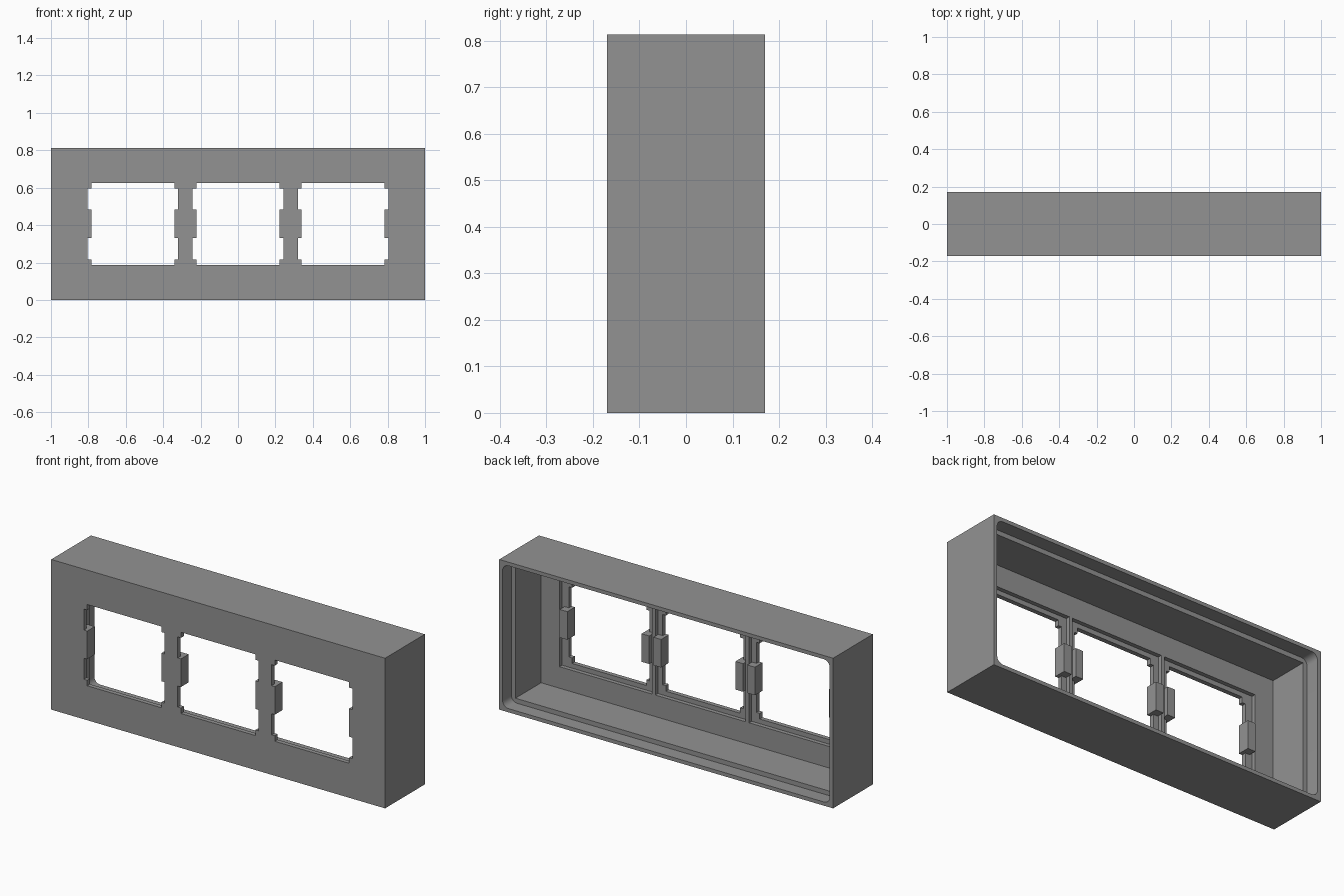
import bpy, bmesh

if "Cube" in bpy.data.objects:
    bpy.data.objects.remove(bpy.data.objects["Cube"])

H = 0.813            # overall height
ZC = H / 2           # height of the opening centres
FRONT, BACK = -0.17, 0.17
FLOOR = -0.124       # back surface of the front plate
LEDGE = -0.146       # sunken surface around the openings
PITCH = 0.562        # spacing of the openings

grey = bpy.data.materials.new("mid_grey")
grey.diffuse_color = (0.29, 0.29, 0.29, 1)
grey.use_nodes = True
grey.node_tree.nodes["Principled BSDF"].inputs["Base Color"].default_value = grey.diffuse_color


def prism(name, outline, y0, y1):
    """Solid with an x/z outline (z measured from the centre line), running from y0 to y1."""
    bm = bmesh.new()
    face = bm.faces.new([bm.verts.new((x, y0, ZC + z)) for x, z in outline])
    new = bmesh.ops.extrude_face_region(bm, geom=[face])["geom"]
    bmesh.ops.translate(bm, vec=(0, y1 - y0, 0),
                        verts=[v for v in new if isinstance(v, bmesh.types.BMVert)])
    bmesh.ops.recalc_face_normals(bm, faces=bm.faces)
    mesh = bpy.data.meshes.new(name)
    bm.to_mesh(mesh)
    bm.free()
    mesh.materials.append(grey)
    ob = bpy.data.objects.new(name, mesh)
    bpy.context.collection.objects.link(ob)
    return ob


def block(name, x0, x1, hz, y0, y1):
    return prism(name, [(x0, -hz), (x1, -hz), (x1, hz), (x0, hz)], y0, y1)


def apply_modifier(ob, mod):
    bpy.context.view_layer.objects.active = ob
    bpy.ops.object.modifier_apply(modifier=mod.name)


def cut(ob, cutter):
    mod = ob.modifiers.new("cut", "BOOLEAN")
    mod.operation, mod.solver, mod.object = "DIFFERENCE", "EXACT", cutter
    apply_modifier(ob, mod)
    bpy.data.objects.remove(cutter)


# Deep outer frame
frame = block("frame", -1, 1, ZC, FRONT, BACK)

# Rounded rebate round the back edge
rebate = block("rebate_cutter", -0.98, 0.98, ZC - 0.02, 0.095, 0.3)
bm = bmesh.new()
bm.from_mesh(rebate.data)
corners = [e for e in bm.edges if abs(e.verts[0].co.y - e.verts[1].co.y) > 0.1]
bmesh.ops.bevel(bm, geom=corners, offset=0.035, segments=5, profile=0.5, affect="EDGES")
bm.to_mesh(rebate.data)
bm.free()
cut(frame, rebate)

# Hollow interior and the shallow recess round the openings
cut(frame, block("hollow_cutter", -0.955, 0.955, ZC - 0.045, FLOOR, 0.3))
cut(frame, block("recess_cutter", -0.845, 0.845, 0.245, LEDGE, FLOOR + 0.05))

# Three notched openings
NARROW, WIDE = 0.2225, 0.242
side = [(NARROW, -0.22), (NARROW, -0.19), (WIDE, -0.19), (WIDE, -0.076),
        (NARROW, -0.076), (NARROW, 0.076), (WIDE, 0.076), (WIDE, 0.19),
        (NARROW, 0.19), (NARROW, 0.22)]
outline = side + [(-x, z) for x, z in reversed(side)]
for i in (-1, 0, 1):
    cx = i * PITCH
    cut(frame, prism("opening_cutter", [(cx + x, z) for x, z in outline], -0.3, 0))
    # Clip tabs standing up behind both sides of the opening
    for s in (-1, 1):
        a, b = sorted((cx + s * NARROW, cx + s * 0.268))
        block("clip_tab", a, b, 0.076, LEDGE, -0.105)

# Narrow ribs between neighbouring openings
for s in (-1, 1):
    block("divider_rib", s * PITCH / 2 - 0.01, s * PITCH / 2 + 0.01, 0.245, LEDGE, FLOOR)

# Smooth the small rounded corners only
bpy.ops.object.select_all(action="DESELECT")
frame.select_set(True)
bpy.context.view_layer.objects.active = frame
bpy.ops.object.shade_smooth_by_angle(angle=0.5)
